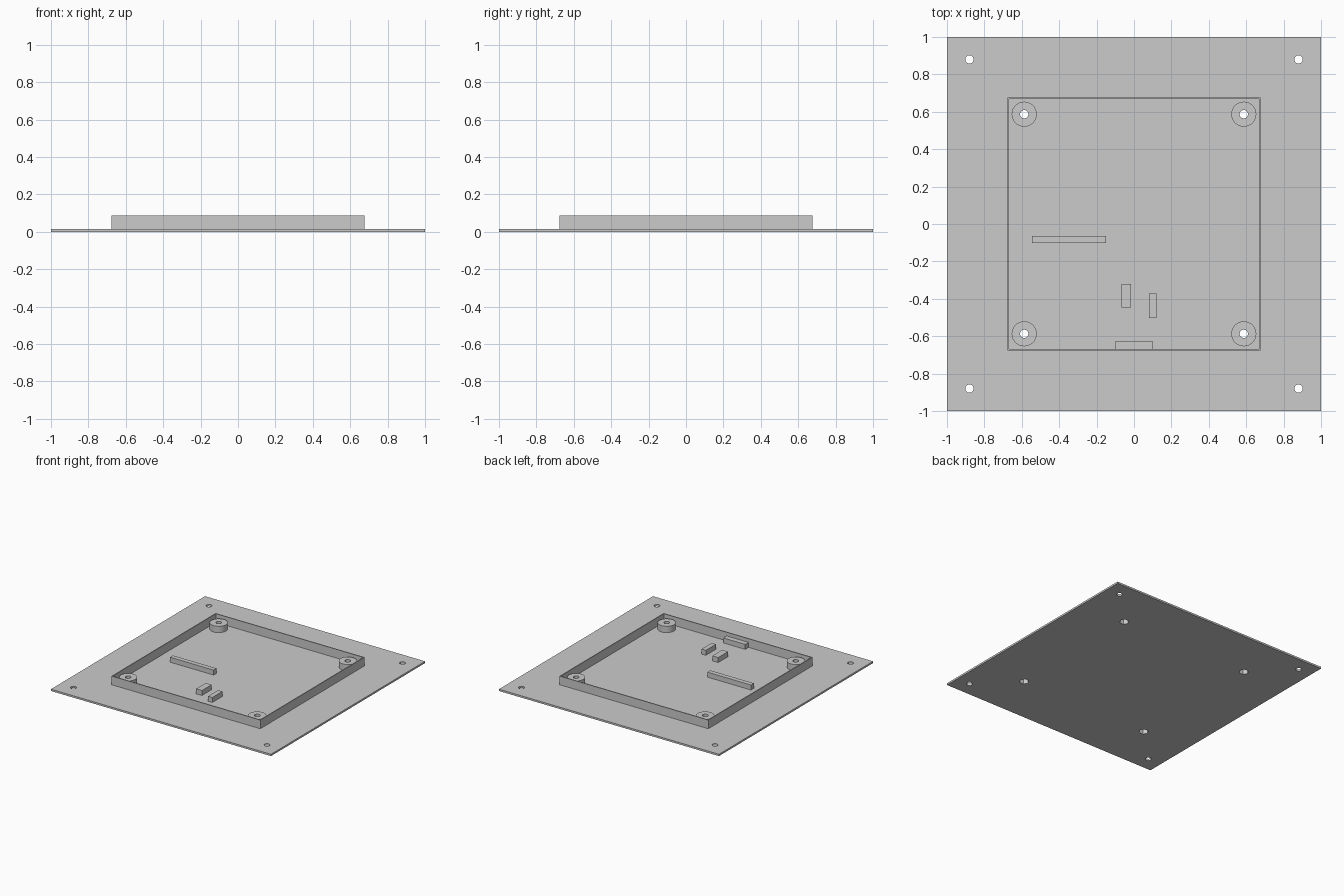
import bpy
import bmesh
import math
from mathutils import Matrix, Vector

if "Cube" in bpy.data.objects:
    bpy.data.objects.remove(bpy.data.objects["Cube"])

PLATE_TOP = 0.015
WALL_TOP, WALL_OUTER, WALL_INNER = 0.086, 0.677, 0.669
BOSS_TOP, BOSS_RADIUS, BOSS_POS = 0.067, 0.067, 0.587
BLOCK_TOP = 0.056
HOLE_RADIUS, HOLE_POS = 0.022, 0.88
NUT_RADIUS, NUT_DEPTH = 0.037, 0.045

grey = bpy.data.materials.new("light_grey_plastic")
grey.use_nodes = True
GREY = (0.6, 0.6, 0.6, 1)
grey.diffuse_color = GREY
grey.node_tree.nodes["Principled BSDF"].inputs["Base Color"].default_value = GREY


def finish(name, bm):
    mesh = bpy.data.meshes.new(name)
    bm.to_mesh(mesh)
    bm.free()
    mesh.materials.append(grey)
    obj = bpy.data.objects.new(name, mesh)
    bpy.context.collection.objects.link(obj)
    return obj


def box(name, x0, x1, y0, y1, z0, z1):
    bm = bmesh.new()
    centre = Vector((x0 + x1, y0 + y1, z0 + z1)) / 2
    size = Matrix.Diagonal((x1 - x0, y1 - y0, z1 - z0, 1))
    bmesh.ops.create_cube(bm, size=1, matrix=Matrix.Translation(centre) @ size)
    return finish(name, bm)


def cylinder(name, x, y, radius, z0, z1, sides=40):
    # A six-sided cylinder has its points on the x axis
    bm = bmesh.new()
    spin = Matrix.Rotation(math.pi / 2, 4, "Z")
    bmesh.ops.create_cone(bm, cap_ends=True, segments=sides, radius1=radius,
                          radius2=radius, depth=z1 - z0,
                          matrix=Matrix.Translation((x, y, (z0 + z1) / 2)) @ spin)
    return finish(name, bm)


def cut(obj, cutters):
    # Bake the cuts into the mesh
    for cutter in cutters:
        cutter.hide_render = True
        mod = obj.modifiers.new("cut", "BOOLEAN")
        mod.operation, mod.solver, mod.object = "DIFFERENCE", "EXACT", cutter
    bpy.context.view_layer.update()
    graph = bpy.context.evaluated_depsgraph_get()
    mesh = bpy.data.meshes.new_from_object(obj.evaluated_get(graph))
    obj.modifiers.clear()
    obj.data = mesh


def smooth(obj):
    bpy.ops.object.select_all(action="DESELECT")
    obj.select_set(True)
    bpy.context.view_layer.objects.active = obj
    bpy.ops.object.shade_smooth_by_angle(angle=math.radians(30))


# Base plate and raised rim
plate = box("base_plate", -1, 1, -1, 1, 0, PLATE_TOP)
rim = box("rim_wall", -WALL_OUTER, WALL_OUTER, -WALL_OUTER, WALL_OUTER, PLATE_TOP, WALL_TOP)
cavity = box("rim_cutter", -WALL_INNER, WALL_INNER, -WALL_INNER, WALL_INNER, -0.1, 0.2)
cut(rim, [cavity])

# Screw bosses with through holes and hexagonal nut pockets below
plate_cutters = []
boss_cutters = []
for sx, side in ((-1, "right"), (1, "left")):
    for sy, end in ((-1, "front"), (1, "back")):
        label = f"{end}_{side}"
        x, y = sx * BOSS_POS, sy * BOSS_POS
        boss = cylinder(f"boss_{label}", x, y, BOSS_RADIUS, PLATE_TOP, BOSS_TOP)
        bore = cylinder("bore_cutter", x, y, HOLE_RADIUS, -0.1, 0.2)
        pocket = cylinder("nut_cutter", x, y, NUT_RADIUS, -0.1, NUT_DEPTH, 6)
        cut(boss, [pocket, bore])
        smooth(boss)
        mount = cylinder("mount_cutter", sx * HOLE_POS, sy * HOLE_POS, HOLE_RADIUS, -0.1, 0.2)
        plate_cutters += [pocket, mount]
        boss_cutters.append(bore)
cut(plate, plate_cutters)
smooth(plate)

# Support blocks on the floor
for name, x0, x1, y0, y1 in (
    ("long_support", -0.545, -0.15, -0.102, -0.064),
    ("wide_support", -0.068, -0.015, -0.447, -0.32),
    ("narrow_support", 0.08, 0.119, -0.503, -0.372),
    ("front_support", -0.1, 0.098, -WALL_INNER, -0.626),
):
    box(name, x0, x1, y0, y1, PLATE_TOP, BLOCK_TOP)

# Remove the cutters
for cutter in plate_cutters + boss_cutters + [cavity]:
    bpy.data.objects.remove(cutter)
